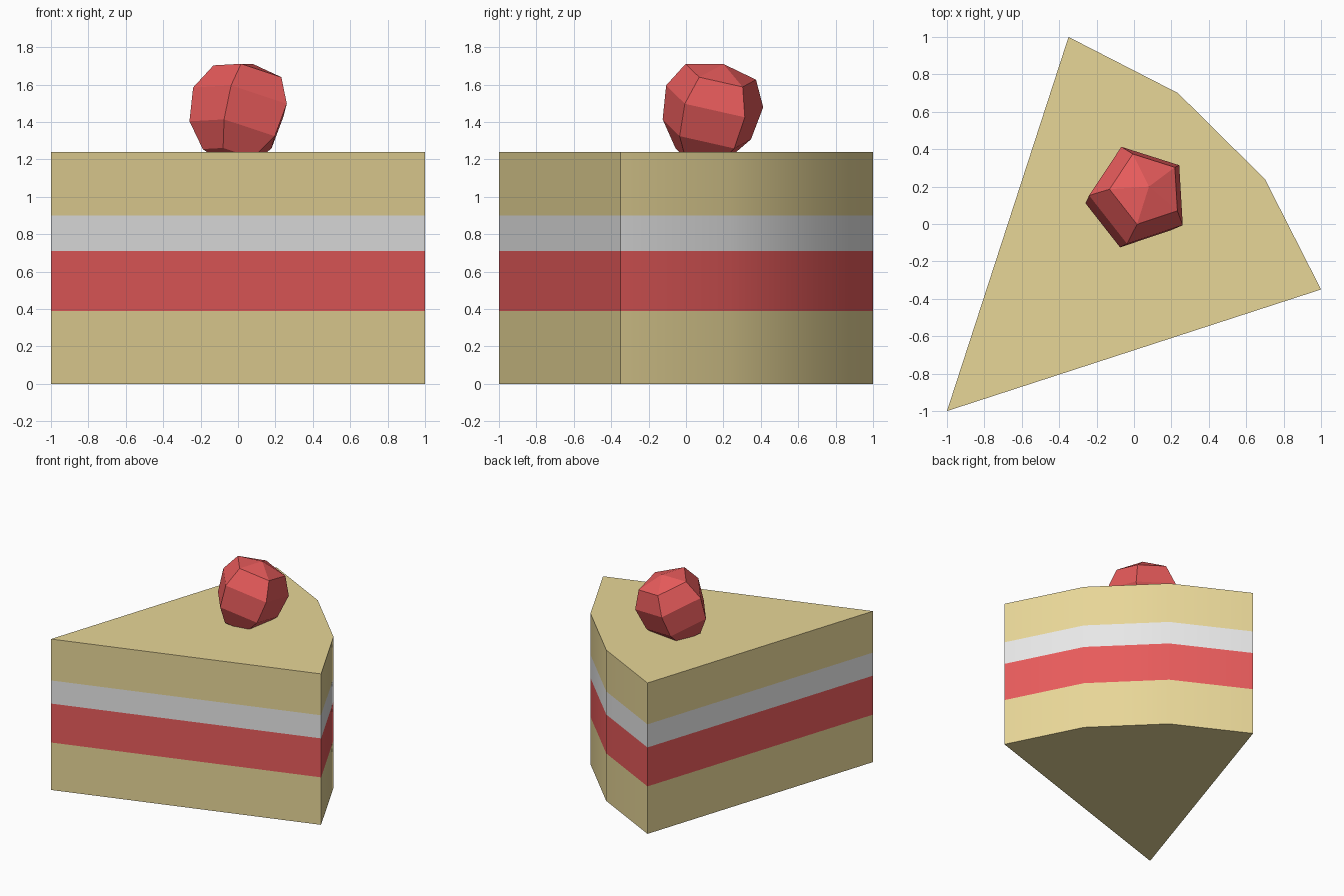
import bpy, bmesh, math
from mathutils import Vector

if "Cube" in bpy.data.objects:
    bpy.data.objects.remove(bpy.data.objects["Cube"])


def material(name, rgb):
    m = bpy.data.materials.new(name)
    m.diffuse_color = (*rgb, 1)
    m.use_nodes = True
    m.node_tree.nodes["Principled BSDF"].inputs["Base Color"].default_value = m.diffuse_color
    return m


sponge = material("sponge", (0.80, 0.67, 0.31))
jam = material("red jam", (0.80, 0.105, 0.105))
cream = material("white cream", (0.80, 0.80, 0.80))


def lofted(name, rings, mats, bottom=None, top=None, layer_mats=None):
    """Join rings of points with quads; close ends with a pole or a flat cap."""
    bm = bmesh.new()
    loops = [[bm.verts.new(p) for p in ring] for ring in rings]
    n = len(loops[0])
    for k, (a, b) in enumerate(zip(loops, loops[1:])):
        for i in range(n):
            j = (i + 1) % n
            f = bm.faces.new((a[i], a[j], b[j], b[i]))
            f.material_index = layer_mats[k] if layer_mats else 0
    for loop, pole in ((loops[0], bottom), (loops[-1], top)):
        if pole is None:
            bm.faces.new(loop)
        else:
            tip = bm.verts.new(pole)
            for i in range(n):
                bm.faces.new((loop[i], loop[(i + 1) % n], tip))
    bmesh.ops.recalc_face_normals(bm, faces=bm.faces)
    mesh = bpy.data.meshes.new(name)
    bm.to_mesh(mesh)
    bm.free()
    for m in mats:
        mesh.materials.append(m)
    ob = bpy.data.objects.new(name, mesh)
    bpy.context.collection.objects.link(ob)
    return ob


# Cake slice: wedge outline with a three-sided rounded back, stacked in layers
outline = [(-1, -1), (1, -0.35), (0.70, 0.24), (0.235, 0.70), (-0.35, 1)]
heights = [0, 0.39, 0.71, 0.90, 1.24]
slice_ob = lofted("cake_slice", [[(x, y, z) for x, y in outline] for z in heights],
                  [sponge, jam, cream], layer_mats=[0, 1, 2, 0])
bpy.context.view_layer.objects.active = slice_ob
slice_ob.select_set(True)
bpy.ops.object.shade_smooth_by_angle(angle=math.radians(30))

# Berry: five-sided tapering ball, tilted and sunk a little into the top
tip = Vector((0.08, 0.20, 1.71))
axis = Vector((0.25, 0.24, 1)).normalized()
u = Vector((-0.244, -0.927, 0.29))
u = (u - axis * u.dot(axis)).normalized()
v = axis.cross(u)
rings = []
for depth, radius in [(0.52, 0.15), (0.39, 0.255), (0.205, 0.28), (0.06, 0.203)]:
    c = tip - axis * depth
    rings.append([c + radius * (u * math.cos(t) + v * math.sin(t))
                  for t in (math.tau * i / 5 for i in range(5))])
lofted("berry", rings, [jam], bottom=tip - axis * 0.58, top=tip)
